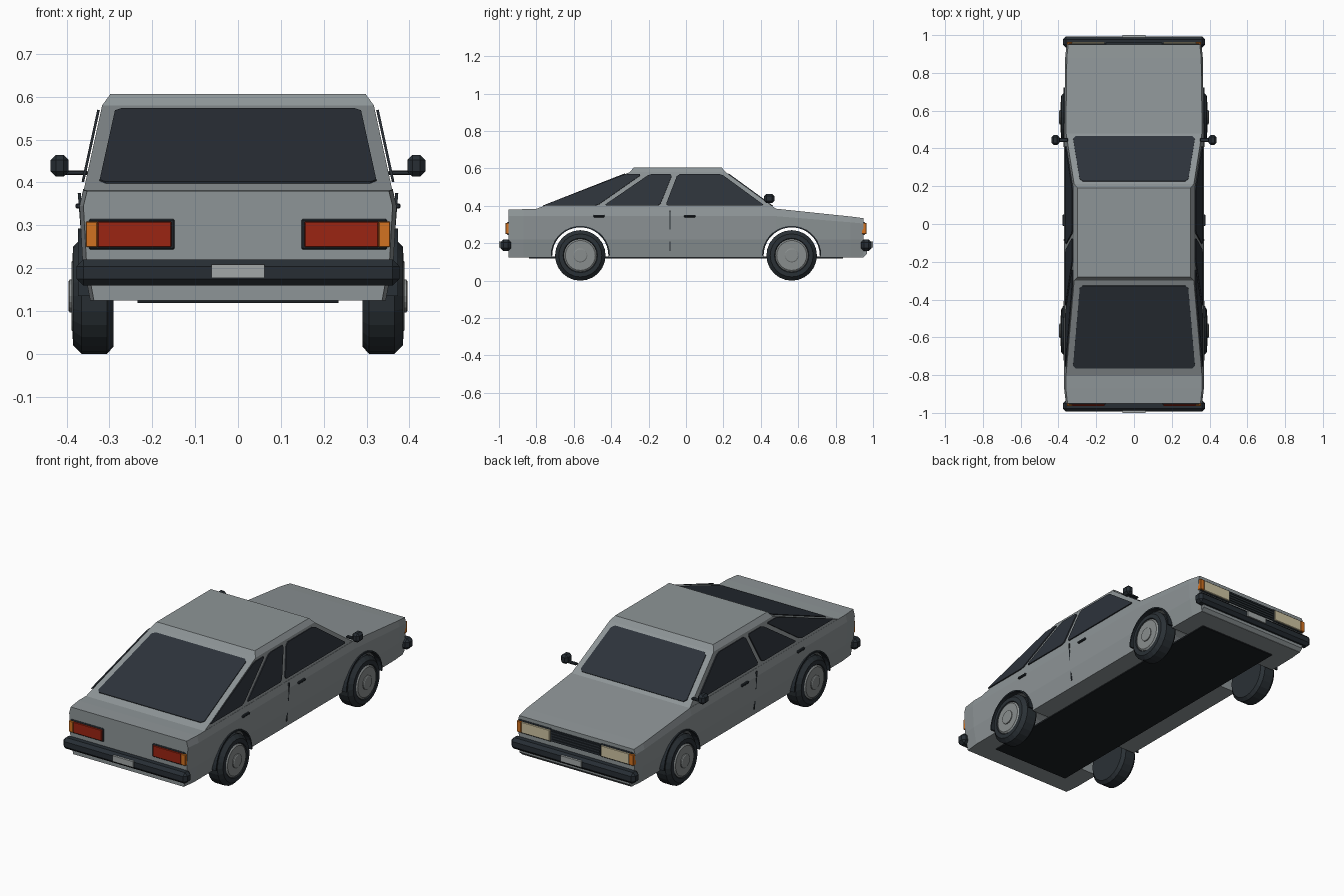
import bpy, bmesh
from math import cos, sin, pi
from mathutils import Vector

cube = bpy.data.objects.get("Cube")
if cube:
    bpy.data.objects.remove(cube, do_unlink=True)


def material(name, r, g, b):
    m = bpy.data.materials.new(name)
    m.use_nodes = True
    m.diffuse_color = (r, g, b, 1)
    bsdf = m.node_tree.nodes["Principled BSDF"]
    bsdf.inputs["Base Color"].default_value = (r, g, b, 1)
    bsdf.inputs["Roughness"].default_value = 0.6
    return m


PAINT = material("grey_paint", 0.27, 0.3, 0.31)
GLASS = material("dark_glass", 0.026, 0.033, 0.043)
TRIM = material("black_trim", 0.02, 0.027, 0.034)
RUBBER = material("tyre_rubber", 0.023, 0.03, 0.036)
FLOOR = material("underside_black", 0.011, 0.014, 0.017)
RIM = material("wheel_metal", 0.25, 0.27, 0.27)
RED = material("red_lens", 0.33, 0.018, 0.006)
AMBER = material("amber_lens", 0.65, 0.17, 0.015)
CREAM = material("headlamp_lens", 0.62, 0.55, 0.36)
PLATE = material("plate_grey", 0.36, 0.39, 0.39)


def finish(name, bm, mat):
    bmesh.ops.recalc_face_normals(bm, faces=bm.faces)
    me = bpy.data.meshes.new(name)
    bm.to_mesh(me)
    bm.free()
    me.materials.append(mat)
    ob = bpy.data.objects.new(name, me)
    bpy.context.scene.collection.objects.link(ob)
    return ob


def loft(name, rings, mat, closed=False):
    """Skin a list of equal point rings; cap the ends unless closed."""
    bm = bmesh.new()
    vs = [[bm.verts.new(p) for p in ring] for ring in rings]
    pairs = list(zip(vs, vs[1:])) + ([(vs[-1], vs[0])] if closed else [])
    n = len(vs[0])
    for a, b in pairs:
        for i in range(n):
            j = (i + 1) % n
            bm.faces.new((a[i], a[j], b[j], b[i]))
    if not closed:
        bm.faces.new(vs[0])
        bm.faces.new(vs[-1])
    return finish(name, bm, mat)


def box(name, lo, hi, mat, bevel=0):
    a, b = Vector(lo), Vector(hi)
    bm = bmesh.new()
    bmesh.ops.create_cube(bm, size=1)
    for v in bm.verts:
        v.co = Vector([(a[i] + b[i]) / 2 + v.co[i] * abs(b[i] - a[i]) for i in range(3)])
    if bevel:
        bmesh.ops.bevel(bm, geom=bm.edges[:], offset=bevel, segments=1, affect='EDGES')
    return finish(name, bm, mat)


def pane(name, pts, mat, near, far, cut=0.012):
    """Flat plate with clipped corners, lifted outwards off its surface."""
    pts = [Vector(p) for p in pts]
    normal = (pts[1] - pts[0]).cross(pts[2] - pts[0]).normalized()
    if normal.dot(pts[0] - Vector((0, 0, 0.3))) < 0:
        normal.negate()
    ring = []
    for i, p in enumerate(pts):
        for q in (pts[i - 1], pts[(i + 1) % len(pts)]):
            ring.append(p + (q - p).normalized() * cut)
    return loft(name, [[p + normal * d for p in ring] for d in (near, far)], mat)


def lathe(name, profile, cy, cz, side, mat, n=24):
    """Turn (x, radius) points about a sideways axle."""
    rings = [[(side * x, cy + r * cos(2 * pi * i / n), cz + r * sin(2 * pi * i / n))
              for i in range(n)] for x, r in profile]
    return loft(name, rings, mat)


AXLE_Y, AXLE_Z = 0.565, 0.135

# Lower body: cross sections along the length
sections = []
for y, scale, belt, top in ((-0.95, 0.975, 0.345, 0.38), (-0.87, 1, 0.345, 0.382),
                            (0.48, 1, 0.345, 0.385), (0.88, 0.985, 0.312, 0.343),
                            (0.95, 0.965, 0.305, 0.334)):
    half = [(0.345, 0.125), (0.363, 0.22), (0.37, belt), (0.361, top)]
    sections.append([(x * scale, y, z) for x, z in half]
                    + [(-x * scale, y, z) for x, z in reversed(half)])
body = loft("lower_body", sections, PAINT)

# Wheel arches cut right across the body
cutters = []
for y in (-AXLE_Y, AXLE_Y):
    c = lathe("arch_cutter", [(-0.5, 0.152), (0.5, 0.152)], y, AXLE_Z, 1, PAINT, 32)
    c.hide_render = True
    cutters.append(c)
    mod = body.modifiers.new("arch", 'BOOLEAN')
    mod.object, mod.operation, mod.solver = c, 'DIFFERENCE', 'EXACT'
bpy.context.view_layer.update()
cut_mesh = bpy.data.meshes.new_from_object(body.evaluated_get(bpy.context.evaluated_depsgraph_get()))
body.modifiers.clear()
body.data = cut_mesh
for c in cutters:
    bpy.data.objects.remove(c, do_unlink=True)

# Cabin with a chamfered roof edge
loft("cabin", [[(-w, y0, z), (w, y0, z), (w, y1, z), (-w, y1, z)]
               for z, w, y0, y1 in ((0.378, 0.361, -0.815, 0.49), (0.58, 0.317, -0.3, 0.212),
                                    (0.606, 0.298, -0.28, 0.19))], PAINT)


def side_x(z):
    return 0.361 - (z - 0.378) * 0.044 / 0.202


def slope(z, base, top):
    return base + (top - base) * (z - 0.378) / 0.202


# Windscreen and rear window
for name, base, top in (("windscreen", 0.49, 0.212), ("rear_window", -0.815, -0.3)):
    pane(name, [(x, slope(z, base, top), z) for x, z in
                ((-0.324, 0.398), (0.324, 0.398), (0.286, 0.57), (-0.286, 0.57))],
         GLASS, -0.002, 0.004, 0.015)

windows = {
    "front_door_window": [(-0.11, 0.4), (0.42, 0.4), (0.19, 0.568), (-0.045, 0.568)],
    "rear_door_window": [(-0.44, 0.4), (-0.14, 0.4), (-0.072, 0.568), (-0.195, 0.568)],
    "quarter_window": [(-0.765, 0.4), (-0.475, 0.4), (-0.235, 0.568), (-0.325, 0.568)],
}
for s, side in ((1, "left_"), (-1, "right_")):
    for name, pts in windows.items():
        pane(side + name, [(s * side_x(z), y, z) for y, z in pts], GLASS, 0.003, 0.009)

    # Door seam and handles
    pane(side + "door_seam", [(s * x, y, z) for x, y, z in
         ((0.354, -0.088, 0.16), (0.354, -0.082, 0.16), (0.371, -0.082, 0.375),
          (0.371, -0.088, 0.375))], TRIM, -0.004, 0.003, 0.001)
    for name, y in (("front_handle", -0.01), ("rear_handle", -0.495)):
        box(side + name, (s * 0.36, y, 0.339), (s * 0.379, y + 0.06, 0.351), TRIM, 0.003)

    # Door mirror
    box(side + "mirror_arm", (s * 0.35, 0.435, 0.417), (s * 0.405, 0.455, 0.428), TRIM, 0.003)
    box(side + "mirror_head", (s * 0.395, 0.418, 0.414), (s * 0.437, 0.472, 0.464), TRIM, 0.012)

    # Wheels and arch lips
    for end, y in (("front_", AXLE_Y), ("rear_", -AXLE_Y)):
        lathe(side + end + "tyre", [(0.29, 0.08), (0.29, 0.118), (0.306, 0.135), (0.365, 0.135),
              (0.385, 0.115), (0.386, 0.092), (0.376, 0.086)], y, AXLE_Z, s, RUBBER)
        lathe(side + end + "wheel_disc", [(0.32, 0.088), (0.382, 0.088), (0.388, 0.08)],
              y, AXLE_Z, s, RIM)
        lathe(side + end + "hub_cap", [(0.38, 0.038), (0.393, 0.038), (0.396, 0.033)],
              y, AXLE_Z, s, RIM, 16)
        arc = [pi * i / 18 for i in range(19)]
        loft(side + end + "arch_lip",
             [[(s * x, y + r * cos(t), AXLE_Z + r * sin(t)) for x, r in
               ((0.34, 0.15), (0.373, 0.15), (0.373, 0.158), (0.34, 0.158))] for t in arc], TRIM)

    # Lamps at both ends
    for e, name, lens in ((-1, "tail_lamp", RED), (1, "head_lamp", CREAM)):
        box(side + name + "_housing", (s * 0.148, e * 0.93, 0.243), (s * 0.348, e * 0.956, 0.315),
            TRIM, 0.004)
        box(side + name, (s * 0.155, e * 0.94, 0.249), (s * 0.328, e * 0.963, 0.309), lens, 0.002)
        box(side + name + "_indicator", (s * 0.328, e * 0.94, 0.249), (s * 0.355, e * 0.964, 0.309),
            AMBER, 0.002)

# Bumpers and number plates
for e, end in ((-1, "rear_"), (1, "front_")):
    box(end + "bumper", (-0.377, e * 0.935, 0.159), (0.377, e * 0.993, 0.22), TRIM, 0.016)
    box(end + "number_plate", (-0.062, e * 0.985, 0.177), (0.062, e * 1.0, 0.209), PLATE)

# Grille, chin and floor
box("grille", (-0.15, 0.93, 0.247), (0.15, 0.956, 0.311), TRIM)
for i in range(4):
    z = 0.257 + i * 0.014
    box("grille_bar", (-0.148, 0.95, z), (0.148, 0.96, z + 0.005), TRIM)
chin = ((0.9, 0.125), (0.948, 0.125), (0.967, 0.143), (0.967, 0.163), (0.9, 0.163))
loft("front_chin", [[(x, y, z) for y, z in chin] for x in (-0.335, 0.335)], PAINT)
box("floor_pan", (-0.235, -0.84, 0.119), (0.235, 0.84, 0.128), FLOOR)
